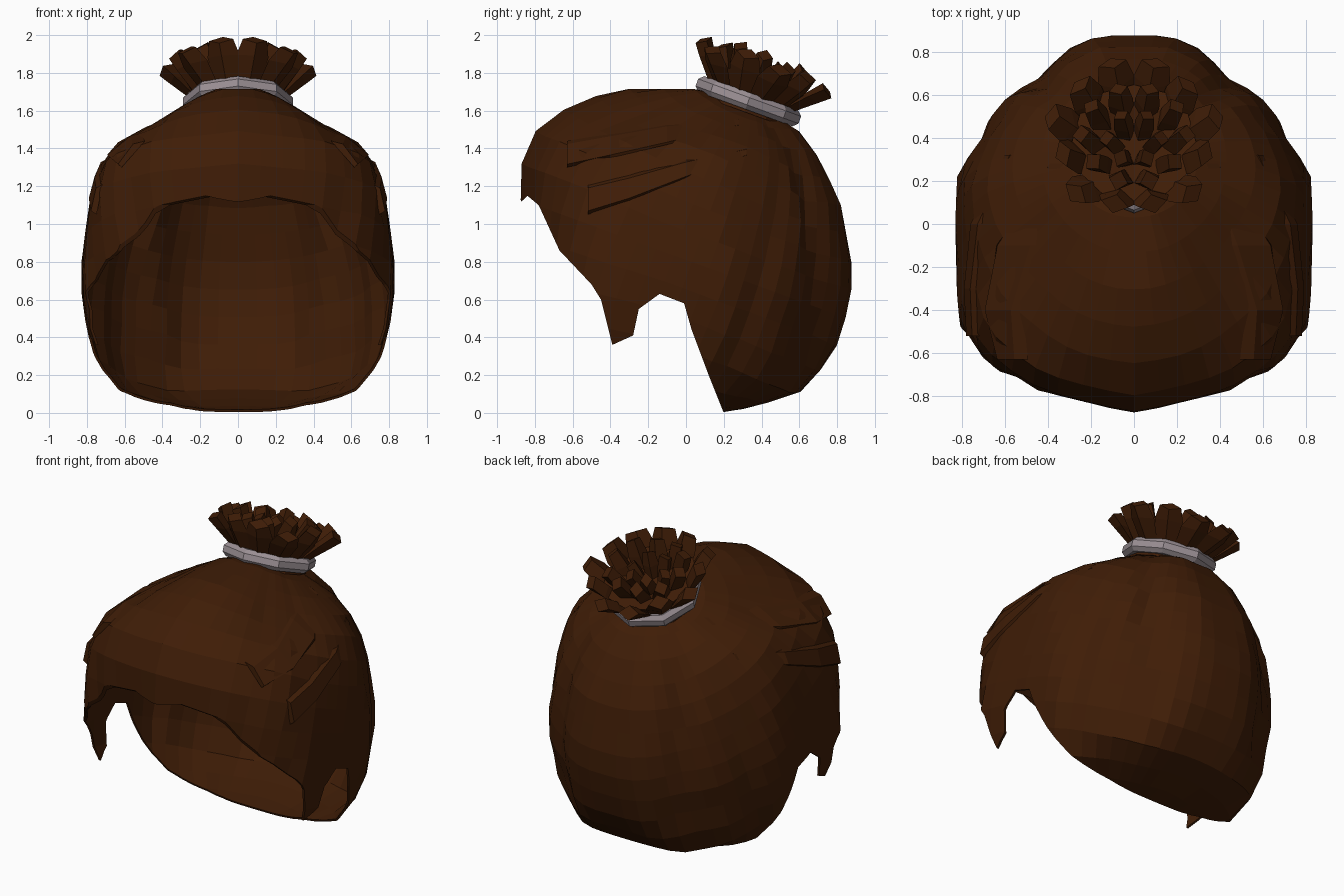
import bpy, bmesh, math, random
from mathutils import Vector, Matrix

if "Cube" in bpy.data.objects:
    bpy.data.objects.remove(bpy.data.objects["Cube"])

random.seed(4)

def material(name, rgb):
    m = bpy.data.materials.new(name)
    m.diffuse_color = (*rgb, 1)
    m.use_nodes = True
    m.node_tree.nodes["Principled BSDF"].inputs["Base Color"].default_value = m.diffuse_color
    return m

BROWN = material("dark_brown_hair", (0.050, 0.0122, 0.002))
GREY = material("grey_band", (0.33, 0.28, 0.30))

def make(name, bm, mat):
    bmesh.ops.recalc_face_normals(bm, faces=bm.faces)
    me = bpy.data.meshes.new(name)
    bm.to_mesh(me)
    bm.free()
    if mat:
        me.materials.append(mat)
    ob = bpy.data.objects.new(name, me)
    bpy.context.collection.objects.link(ob)
    return ob

# Head outline by height: z, half width, front reach, back reach
LEVELS = [(0.0, .20, .30, .22), (.05, .47, .50, .42), (.12, .66, .62, .63), (.33, .78, .78, .79),
          (.60, .83, .84, .875), (.80, .83, .86, .875), (1.10, .79, .875, .82),
          (1.30, .735, .875, .73), (1.42, .65, .845, .66), (1.50, .50, .79, .59),
          (1.58, .37, .70, .46), (1.66, .24, .53, .28), (1.715, .12, .36, .08)]
# Plan shape of each level: reach fraction -> width fraction
FRONT = [(0, 1), (.4, .99), (.575, .97), (.77, .81), (.885, .56), (1, .04)]
BACK = [(0, 1), (.25, .99), (.57, .80), (.73, .66), (.77, .53), (.92, .39), (1, .20)]

def lookup(table, t):
    for a, b in zip(table, table[1:]):
        if a[0] <= t <= b[0]:
            u = (t - a[0]) / (b[0] - a[0])
            return [p + u * (q - p) for p, q in zip(a[1:], b[1:])]

def inside(p):
    level = lookup(LEVELS, p.z)
    if not level:
        return False
    w, f, k = level
    frac = lookup(FRONT, -p.y / f) if p.y < 0 else lookup(BACK, p.y / k)
    if not frac:
        return False
    square = min(1, .35 + 1.6 * p.z) if p.y > 0 else 1   # squarer nape
    return abs(p.x) < w * frac[0] ** square

def reach(origin, d):
    lo, hi = 0, 2
    for _ in range(30):
        mid = (lo + hi) / 2
        lo, hi = (mid, hi) if inside(origin + d * mid) else (lo, mid)
    return lo

# Swept-back hair: strands run as meridians from the bun around the head
TILT = Matrix.Rotation(math.radians(-20), 3, 'X')
CENTRE = Vector((0, .03, .80))
RINGS, STRANDS = 18, 52
GROOVES = {5: .012, 8: .012, 17: .015, 20: .015}

def hair_point(i, j):
    th, ph = math.pi * i / RINGS, 2 * math.pi * j / STRANDS
    d = TILT @ Vector((math.sin(th) * math.sin(ph), -math.sin(th) * math.cos(ph), math.cos(th)))
    groove = GROOVES.get(min(j, STRANDS - j), 0) * math.sin(th) ** 2
    return CENTRE + d * (reach(CENTRE, d) - groove)

bm = bmesh.new()
rows = [[bm.verts.new(hair_point(i, j)) for j in range(STRANDS)] for i in range(1, RINGS)]
top, bottom = bm.verts.new(hair_point(0, 0)), bm.verts.new(hair_point(RINGS, 0))
for j in range(STRANDS):
    n = (j + 1) % STRANDS
    bm.faces.new((top, rows[0][j], rows[0][n]))
    bm.faces.new((bottom, rows[-1][n], rows[-1][j]))
    for a, b in zip(rows, rows[1:]):
        bm.faces.new((a[j], b[j], b[n], a[n]))
cap = make("hair_cap", bm, BROWN)
shell = cap.modifiers.new("thickness", 'SOLIDIFY')
shell.thickness, shell.offset = .014, -1

# Face opening with sideburns and ear notches, cut along x
EDGE = [(-1.3, 1.12), (-.87, 1.12), (-.84, 1.15), (-.78, 1.10), (-.67, .86), (-.50, .68),
        (-.45, .60), (-.39, .36), (-.28, .41), (-.25, .55), (-.14, .63), (-.01, .58),
        (.03, .44), (.12, .20), (.20, 0), (.20, -.3), (-1.3, -.3)]
bm = bmesh.new()
face = bm.faces.new([bm.verts.new((-1.5, y, z)) for y, z in EDGE])
ext = bmesh.ops.extrude_face_region(bm, geom=[face])
bmesh.ops.translate(bm, vec=(3, 0, 0),
                    verts=[v for v in ext["geom"] if isinstance(v, bmesh.types.BMVert)])
cutter = make("opening_cutter", bm, None)
cut = cap.modifiers.new("opening", 'BOOLEAN')
cut.object, cut.operation, cut.solver = cutter, 'DIFFERENCE', 'EXACT'
bpy.context.view_layer.update()
cut_mesh = bpy.data.meshes.new_from_object(
    cap.evaluated_get(bpy.context.evaluated_depsgraph_get()))
cap.modifiers.clear()
cap.data = cut_mesh
cap.data.materials.clear()
cap.data.materials.append(BROWN)
for p in cap.data.polygons:
    p.material_index = 0
bpy.data.objects.remove(cutter)

# Raised side locks swept from the fringe back to the tie: y, lower z, upper z
LOCKS = [[(-.63, 1.30, 1.44), (-.40, 1.35, 1.48), (-.10, 1.42, 1.53), (.28, 1.52, 1.56)],
         [(-.52, 1.05, 1.21), (-.30, 1.12, 1.26), (0, 1.24, 1.34), (.32, 1.36, 1.40)]]
bm = bmesh.new()
for lock in LOCKS:
    for sx in (1, -1):
        secs = []
        for k, (y, z0, z1) in enumerate(lock):
            lift = .022 * (1 - k / len(lock))
            sec = []
            for t, l in ((0, -.01), (.12, lift), (.88, lift), (1, -.01)):
                z = z0 + t * (z1 - z0)
                x = reach(Vector((0, y, z)), Vector((1, 0, 0))) + l
                sec.append(bm.verts.new((sx * x, y, z)))
            secs.append(sec)
        for a, b in zip(secs, secs[1:]):
            for k in range(3):
                bm.faces.new((a[k], a[k + 1], b[k + 1], b[k]))
        bm.faces.new(secs[0])
make("side_locks", bm, BROWN)

# Frame of the ponytail: origin at the tie, z along the tail
FRAME = Matrix.Translation((0, .33, 1.65)) @ TILT.to_4x4()

def lathe(bm, profile, sides, closed):
    rings = [[bm.verts.new(FRAME @ Vector((r * math.sin(2 * math.pi * s / sides),
                                           -r * math.cos(2 * math.pi * s / sides), h)))
              for s in range(sides)] for r, h in profile]
    pairs = list(zip(rings, rings[1:])) + ([(rings[-1], rings[0])] if closed else [])
    for a, b in pairs:
        for s in range(sides):
            n = (s + 1) % sides
            bm.faces.new((a[s], a[n], b[n], b[s]))
    if not closed:
        bm.faces.new(rings[0])
        bm.faces.new(rings[-1])

# Hair tie
bm = bmesh.new()
lathe(bm, [(.21, -.045), (.265, -.045), (.29, -.02), (.29, .02), (.265, .045), (.21, .045)], 8, True)
make("hair_tie", bm, GREY)

# Gathered root under the tufts
bm = bmesh.new()
lathe(bm, [(.24, -.06), (.22, .03), (.29, .13), (.20, .13), (.08, .08)], 12, False)
make("tail_root", bm, BROWN)

# Flaring tufts: broad folded locks with slanted tips
def tuft(bm, ang, r0, r1, h1, w0, w1, depth):
    out = Vector((math.sin(ang), -math.cos(ang), 0))
    side = Vector((math.cos(ang), math.sin(ang), 0))
    up = Vector((0, 0, 1))
    secs = []
    for t, w, d, slant in ((0, w0, depth * .6, 0), (.65, w1, depth, .01),
                           (1, w1 * .75, depth * .8, .03)):
        c = out * (r0 + t * (r1 - r0)) + up * (.01 + t * (h1 - .01))
        secs.append([bm.verts.new(FRAME @ (c + q)) for q in (
            side * w, out * d - up * slant, -side * w, -out * d + up * slant)])
    for a, b in zip(secs, secs[1:]):
        for k in range(4):
            n = (k + 1) % 4
            bm.faces.new((a[k], a[n], b[n], b[k]))
    bm.faces.new(secs[0])
    bm.faces.new(secs[-1])

bm = bmesh.new()
for count, r0, r1, h1, w0, w1, depth in ((12, .20, .35, .24, .06, .088, .045),
                                         (10, .13, .24, .25, .045, .06, .05),
                                         (6, .05, .12, .22, .035, .05, .045)):
    for i in range(count // 2):
        ang = 2 * math.pi * (i + .5) / count
        low = count == 12 and i % 2
        r = r1 + random.uniform(-.01, .01) + (.035 if low else 0)
        h = h1 + random.uniform(-.02, .015) - (.035 if low else 0)
        for a in (ang, -ang):
            tuft(bm, a, r0, r, h, w0, w1, depth)
make("tail_tufts", bm, BROWN)
